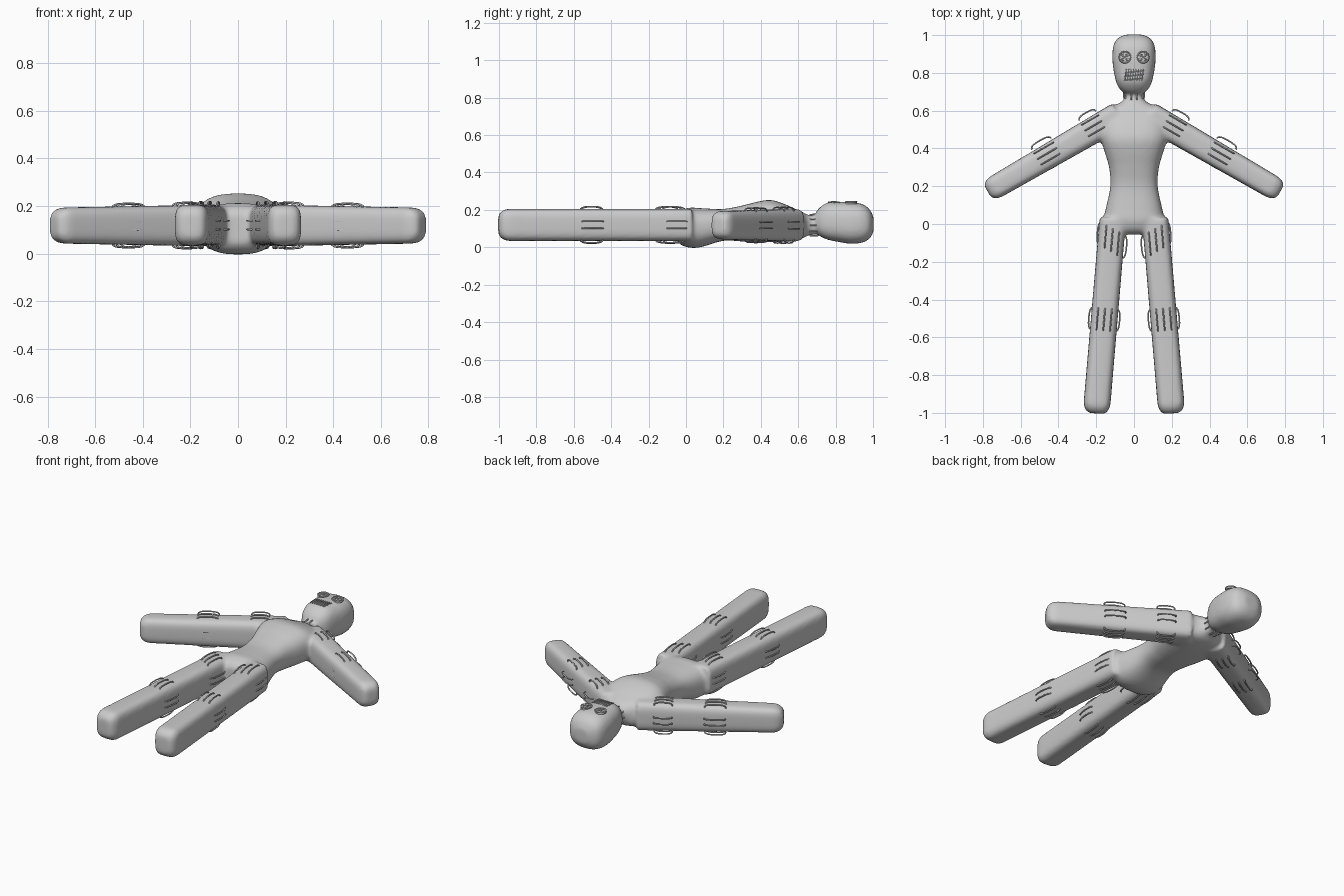
import bpy, bmesh, math
from mathutils import Vector

old = bpy.data.objects.get("Cube")
if old:
    bpy.data.objects.remove(old, do_unlink=True)


def material(name, rgb):
    m = bpy.data.materials.new(name)
    m.use_nodes = True
    m.diffuse_color = (*rgb, 1)
    m.node_tree.nodes["Principled BSDF"].inputs["Base Color"].default_value = (*rgb, 1)
    return m


CLOTH = material("grey cloth", (0.6, 0.6, 0.6))
UP = Vector((0, 0, 1))


def rim(angle, n):
    """Point on a unit rounded square of power n."""
    c, s = math.cos(angle), math.sin(angle)
    k = (abs(c) ** n + abs(s) ** n) ** (-1 / n)
    return c * k, s * k


def smooth_stations(st, steps=4):
    """Catmull-Rom refinement of the cross-section list."""
    pts = [Vector(s) for s in st]
    pts = [pts[0]] + pts + [pts[-1]]
    out = []
    for a, b, c, d in zip(pts, pts[1:], pts[2:], pts[3:]):
        for i in range(steps):
            t = i / steps
            out.append(0.5 * (2 * b + (c - a) * t + (2 * a - 5 * b + 4 * c - d) * t * t
                              + (3 * b - a - 3 * c + d) * t ** 3))
    return out + [pts[-1]]


def loft(bm, origin, direction, stations, n, sides=32):
    """Closed tube; stations are (distance, z, half width, half height)."""
    across = direction.cross(UP)
    rings = []
    for d, z, w, h in stations:
        ring = []
        for i in range(sides):
            a, b = rim(2 * math.pi * i / sides, n)
            ring.append(bm.verts.new(origin + direction * d + across * a * w + UP * (z + b * h)))
        rings.append(ring)
    for r, q in zip(rings, rings[1:]):
        for i in range(sides):
            j = (i + 1) % sides
            bm.faces.new((r[i], r[j], q[j], q[i]))
    bm.faces.new(rings[0][::-1])
    bm.faces.new(rings[-1])


def limb(bm, start, end, w0, h0, w1, h1, z):
    """Rounded box limb with a soft blunt tip."""
    start, end = Vector((*start, 0)), Vector((*end, 0))
    length = (end - start).length
    st = [(0, z, w0, h0), (length - .06, z, w1, h1)]
    for i in range(1, 7):
        a = math.pi / 2 * i / 6
        k = 0.45 + 0.55 * math.cos(a)
        st.append((length - .06 + .06 * math.sin(a), z, w1 * k, h1 * k))
    loft(bm, start, (end - start).normalized(), st, 4)


# Body: torso, head and limbs fused into one soft skin
bm = bmesh.new()
Y = Vector((0, 1, 0))
torso = [(-.055, .105, .07, .06), (-.03, .105, .14, .09), (.02, .105, .16, .107), (.08, .105, .15, .104),
         (.2, .12, .125, .085), (.3, .127, .132, .096), (.38, .135, .155, .108), (.45, .14, .175, .113),
         (.52, .132, .18, .102), (.58, .122, .17, .085), (.62, .118, .12, .072),
         (.65, .118, .062, .056), (.69, .118, .045, .05), (.73, .118, .045, .045)]
head = [(.695, .135, .055, .055), (.72, .137, .08, .08), (.76, .14, .097, .1), (.82, .135, .109, .107),
        (.88, .13, .115, .111), (.94, .128, .11, .104), (.98, .125, .09, .08), (1.003, .122, .045, .04)]
loft(bm, Vector(), Y, smooth_stations(torso), 2.6)
loft(bm, Vector(), Y, smooth_stations(head), 2.7)
for s in (1, -1):
    limb(bm, (s * .08, .575), (s * .775, .172), .072, .088, .062, .076, .118)
    limb(bm, (s * .112, .03), (s * .2, -1.003), .07, .086, .071, .086, .12)
mesh = bpy.data.meshes.new("body")
bm.to_mesh(mesh)
bm.free()
body = bpy.data.objects.new("body", mesh)
bpy.context.collection.objects.link(body)
mesh.materials.append(CLOTH)
mod = body.modifiers.new("fuse", "REMESH")
mod.mode, mod.voxel_size, mod.use_smooth_shade = "VOXEL", .01, True
mod = body.modifiers.new("soften", "SMOOTH")
mod.factor, mod.iterations = .5, 10


def threads(name, paths, radius, closed=False):
    """One object of round threads, one spline per path."""
    cu = bpy.data.curves.new(name, "CURVE")
    cu.dimensions, cu.bevel_depth, cu.bevel_resolution = "3D", radius, 2
    cu.use_fill_caps = True
    for path in paths:
        sp = cu.splines.new("POLY")
        sp.points.add(len(path) - 1)
        sp.use_cyclic_u = closed
        sp.use_smooth = True
        for p, co in zip(sp.points, path):
            p.co = (*co, 1)
    cu.materials.append(CLOTH)
    ob = bpy.data.objects.new(name, cu)
    bpy.context.collection.objects.link(ob)
    return ob


def joint_stitches(name, centre, direction, w, h, half, lift, angles, n=4, slant=0):
    """Staple-shaped loops bridging a joint all the way round."""
    c, d = Vector(centre), Vector((*direction, 0)).normalized()
    across = d.cross(UP)
    paths = []
    for deg in angles:
        a, b = rim(math.radians(deg), n)
        base = c + across * a * w + UP * b * h + d * a * slant
        out = (across * math.copysign(abs(a) ** 5, a) + UP * math.copysign(abs(b) ** 5, b)).normalized()
        path = []
        for i in range(13):
            t = math.pi * (1.16 * i / 12 - .08)
            path.append(base + d * half * math.copysign(abs(math.cos(t)) ** .7, math.cos(t))
                        + out * (lift * math.sin(t) - .003))
        paths.append(path)
    threads(name, paths, .004)


RING = (12, -12, 62, 90, 118, 168, 192, 242, 270, 298)
for s, side in ((1, "left"), (-1, "right")):
    arm, leg = (s * .865, -.502), (s * .085, -1)
    joint_stitches(side + "_shoulder_stitches", (s * .215, .52, .118), arm, .067, .084, .05, .016, RING)
    joint_stitches(side + "_elbow_stitches", (s * .46, .373, .118), arm, .066, .08, .058, .016, RING)
    joint_stitches(side + "_hip_stitches", (s * .117, -.085, .12), leg, .067, .085, .06, .016, RING,
                   slant=s * .03)
    joint_stitches(side + "_knee_stitches", (s * .158, -.505, .12), leg, .069, .085, .058, .016, RING)
joint_stitches("neck_stitches", (0, .685, .118), (0, 1), .045, .05, .028, .012,
               range(0, 360, 36), 2.4)


# Face: button eyes with crossed thread, and a sewn mouth
def disc(name, x, y, z, r, depth):
    bpy.ops.mesh.primitive_cylinder_add(vertices=32, radius=r, depth=depth, location=(x, y, z))
    ob = bpy.context.object
    ob.name = name
    ob.data.materials.append(CLOTH)
    bpy.ops.object.shade_smooth_by_angle()


def circle(x, y, z, r, count=24):
    return [(x + r * math.cos(2 * math.pi * i / count), y + r * math.sin(2 * math.pi * i / count), z)
            for i in range(count)]


for s, side in ((1, "left"), (-1, "right")):
    ex, ey, ez = s * .048, .883, .237
    disc(side + "_eye_button", ex, ey, ez, .031, .012)
    threads(side + "_eye_rim", [circle(ex, ey, ez + .006, .03)], .0035, True)
    threads(side + "_eye_holes", [circle(ex + i * .012, ey + j * .012, ez + .006, .006, 12)
                                  for i in (1, -1) for j in (1, -1)], .002, True)
    threads(side + "_eye_cross", [[(ex - .013, ey - k * .013, ez + .009), (ex + .013, ey + k * .013, ez + .009)]
                                  for k in (1, -1)], .0025)

mouth_z = .239
threads("mouth_seam", [[(-.045 + .015 * i, .79 + .003 * (-1) ** i, mouth_z) for i in range(7)]], .003)
threads("mouth_stitches", [[(-.045 + .013 * i + k * .004, .79 + k * .03, mouth_z + (.002 if k else .006))
                            for k in (-1, 0, 1)] for i in range(8)], .003)
